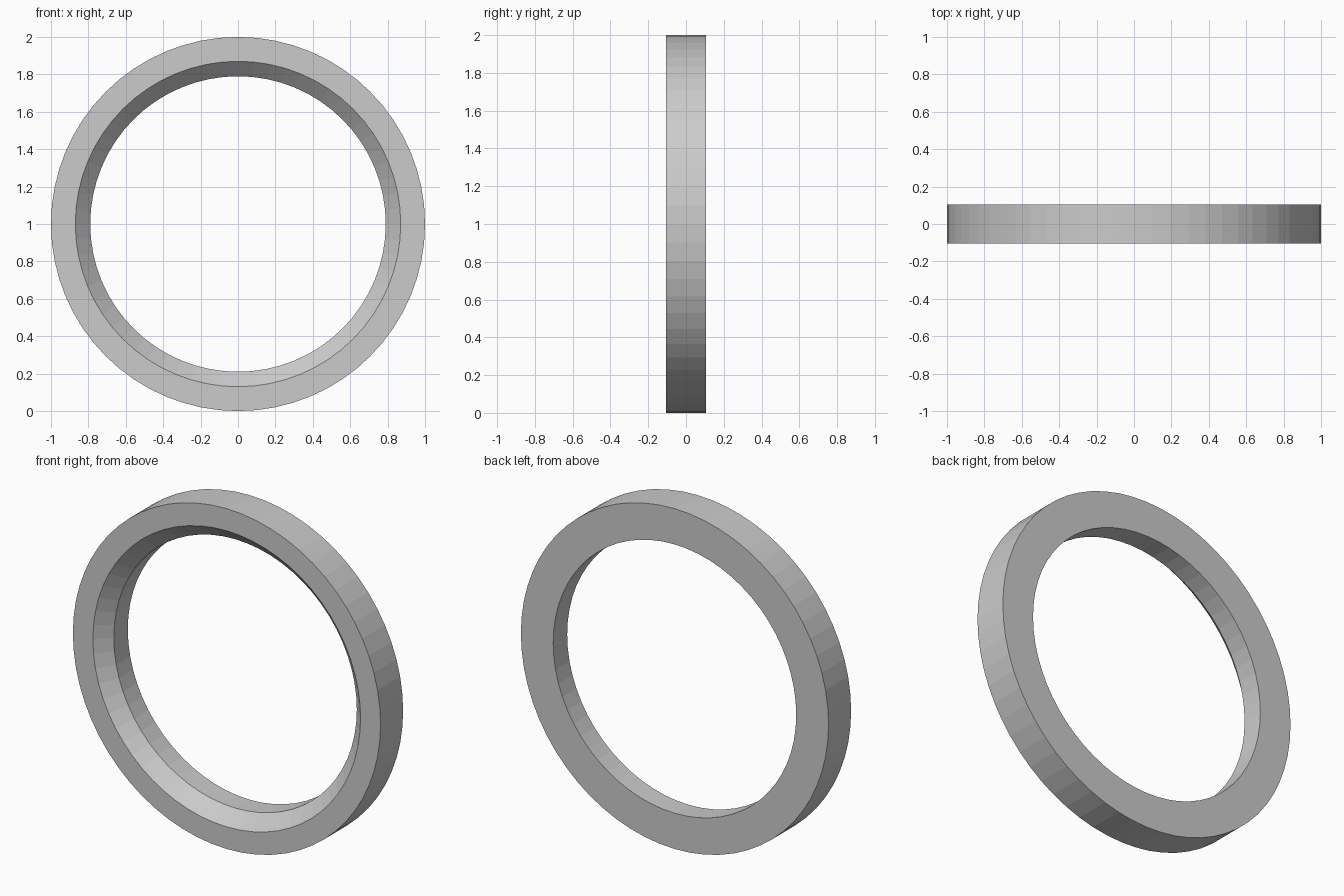
import bpy, bmesh
from math import sin, cos, tau

if "Cube" in bpy.data.objects:
    bpy.data.objects.remove(bpy.data.objects["Cube"])

SEGMENTS = 64
# Closed cross-section as (radius, y): flat rim, chamfered front bore, straight back bore
PROFILE = [(1.0, -0.105), (1.0, 0.105), (0.79, 0.105), (0.79, -0.025), (0.87, -0.105)]

# Revolve the section about the y axis
bm = bmesh.new()
loops = []
for i in range(SEGMENTS):
    a = tau * i / SEGMENTS
    loops.append([bm.verts.new((r * sin(a), y, r * cos(a))) for r, y in PROFILE])
n = len(PROFILE)
for i, cur in enumerate(loops):
    nxt = loops[(i + 1) % SEGMENTS]
    for j in range(n):
        k = (j + 1) % n
        bm.faces.new((cur[j], cur[k], nxt[k], nxt[j]))
bmesh.ops.recalc_face_normals(bm, faces=bm.faces)

# Ring standing on the ground
mesh = bpy.data.meshes.new("ring")
bm.to_mesh(mesh)
bm.free()
ring = bpy.data.objects.new("ring", mesh)
ring.location.z = 1.0
bpy.context.collection.objects.link(ring)
